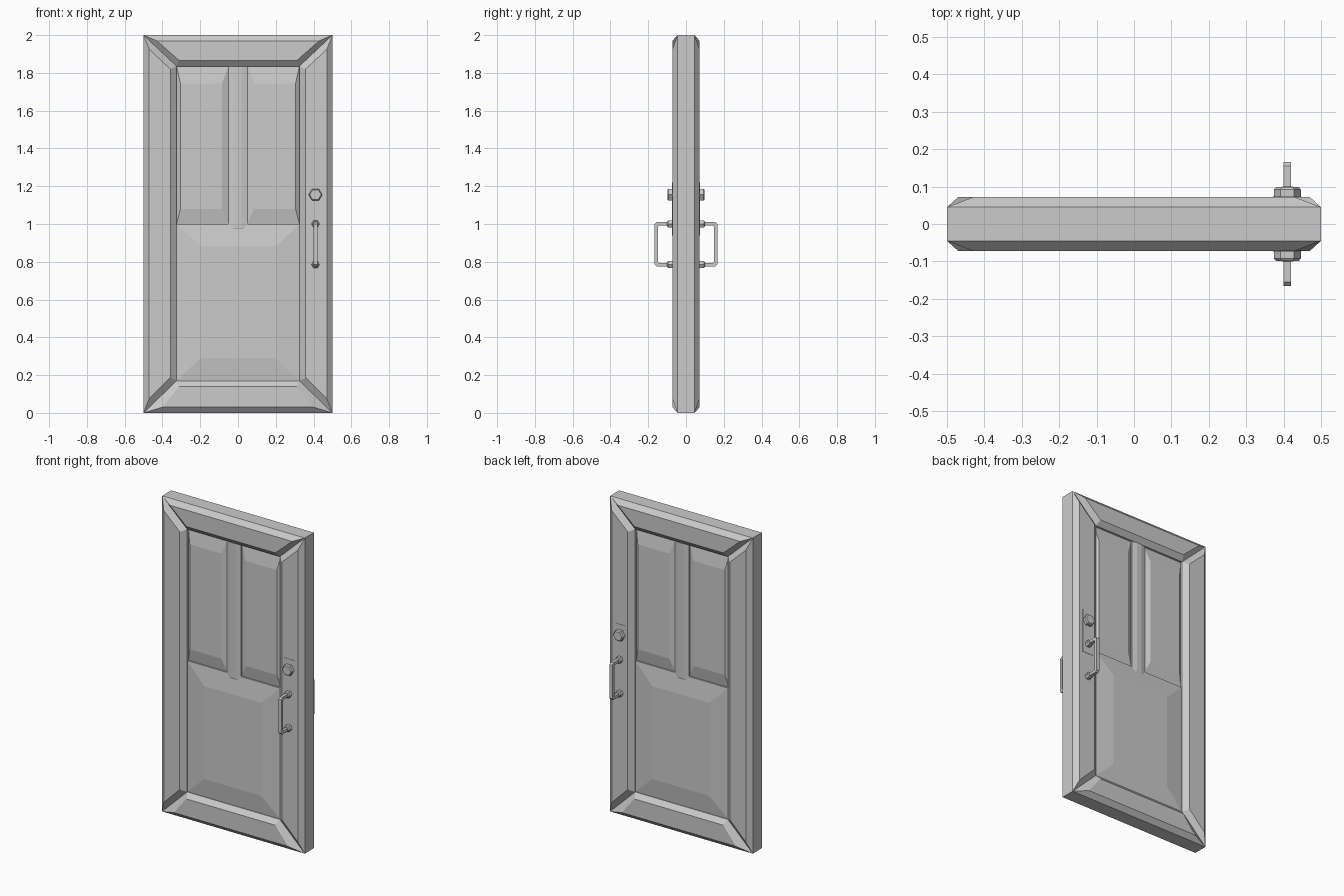
import bpy, bmesh, math

if "Cube" in bpy.data.objects:
    bpy.data.objects.remove(bpy.data.objects["Cube"])


def loft(name, rings, mirror_y=False):
    """Skin a list of equal-length 3D rings and cap both ends."""
    bm = bmesh.new()
    vs = [[bm.verts.new(p) for p in r] for r in rings]
    n = len(rings[0])
    for a, b in zip(vs, vs[1:]):
        for i in range(n):
            j = (i + 1) % n
            bm.faces.new((a[i], a[j], b[j], b[i]))
    bm.faces.new(vs[0][::-1])
    bm.faces.new(vs[-1])
    bmesh.ops.recalc_face_normals(bm, faces=bm.faces)
    me = bpy.data.meshes.new(name)
    bm.to_mesh(me)
    bm.free()
    ob = bpy.data.objects.new(name, me)
    bpy.context.collection.objects.link(ob)
    if mirror_y:
        m = ob.modifiers.new("front_and_back", 'MIRROR')
        m.use_axis = (False, True, False)
    return ob


def raised(name, base, top, y0, y1):
    """Slab with a chamfered raised field on both front and back."""
    ring = lambda pts, y: [(x, y, z) for x, z in pts]
    return loft(name, [ring(top, -y1), ring(base, -y0), ring(base, y0), ring(top, y1)])


def rect(x0, x1, z0, z1):
    return [(x0, z0), (x1, z0), (x1, z1), (x0, z1)]


def hexagon(name, z, steps):
    """Six-sided knob along y, steps are (radius, y) pairs."""
    rings = [[(0.41 + r * math.cos(k * math.pi / 3), -y, z + r * math.sin(k * math.pi / 3))
              for k in range(6)] for r, y in steps]
    return loft(name, rings, True)


# Mitred outer frame: two stiles and two rails
for s, side in ((-1, "left"), (1, "right")):
    raised(side + "_stile",
           [(s * .5, 0), (s * .5, 2), (s * .325, 1.835), (s * .325, .17)],
           [(s * .47, .075), (s * .47, 1.925), (s * .358, 1.82), (s * .358, .187)], .045, .072)
raised("top_rail", [(-.5, 2), (.5, 2), (.325, 1.835), (-.325, 1.835)],
       [(-.43, 1.97), (.43, 1.97), (.312, 1.866), (-.312, 1.866)], .045, .072)
raised("bottom_rail", [(-.5, 0), (.5, 0), (.325, .17), (-.325, .17)],
       [(-.40, .03), (.40, .03), (.312, .14), (-.312, .14)], .045, .072)

# Raised panels and the mullion between them
for s, side in ((-1, "left"), (1, "right")):
    raised(side + "_upper_panel", rect(*sorted((s * .05, s * .325)), 1.0, 1.835),
           rect(*sorted((s * .085, s * .305)), 1.08, 1.745), .032, .047)
raised("lower_panel", rect(-.325, .325, .17, 1.0), rect(-.2, .2, .29, .88), .041, .056)
raised("mullion", rect(-.05, .05, .96, 1.835), rect(-.018, .018, .98, 1.835), .040, .047)

# Lock plate, lock and pull handle, on both faces
loft("lock_plate", [[(x, -y, z) for x, z in rect(.372, .448, .94, 1.22)] for y in (.068, .074)], True)
hexagon("lock_knob", 1.155, [(.036, .07), (.036, .092), (.03, .099)])
for z, end in ((1.0, "upper"), (.785, "lower")):
    hexagon(end + "_handle_mount", z, [(.021, .07), (.021, .095), (.014, .1)])
grip = [(.07, 1.01), (.155, 1.01), (.166, .999), (.166, .786), (.155, .775), (.07, .775),
        (.07, .793), (.142, .793), (.147, .798), (.147, .987), (.142, .992), (.07, .992)]
loft("pull_handle", [[(x, -y, z) for y, z in grip] for x in (.4, .42)], True)
